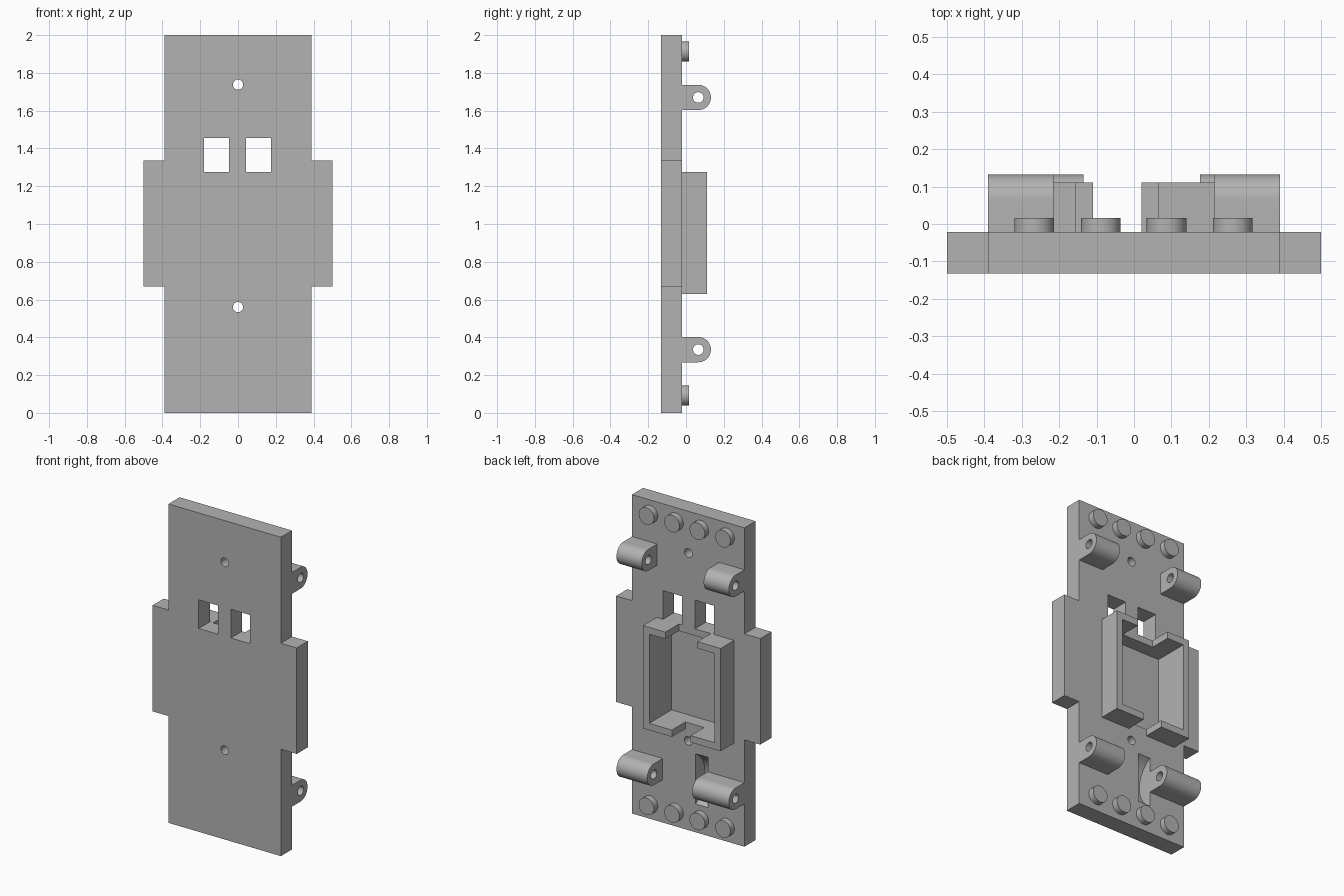
import bpy, bmesh, math

if "Cube" in bpy.data.objects:
    bpy.data.objects.remove(bpy.data.objects["Cube"])

grey = bpy.data.materials.new("plain grey")
grey.use_nodes = True
colour = (0.45, 0.45, 0.45, 1)
grey.diffuse_color = colour
grey.node_tree.nodes["Principled BSDF"].inputs["Base Color"].default_value = colour

FRONT, BACK = -0.132, -0.022   # plate faces along y
AXLE_Y = 0.065


def prism(name, outline, axis, start, end):
    """Extrude an outline along x (points are y, z) or along y (points are x, z)."""
    place = (lambda p, d: (d, p[0], p[1])) if axis == "x" else (lambda p, d: (p[0], d, p[1]))
    bm = bmesh.new()
    face = bm.faces.new([bm.verts.new(place(p, start)) for p in outline])
    move = (end - start, 0, 0) if axis == "x" else (0, end - start, 0)
    new = bmesh.ops.extrude_face_region(bm, geom=[face], use_keep_orig=True)["geom"]
    bmesh.ops.translate(bm, vec=move, verts=[v for v in new if isinstance(v, bmesh.types.BMVert)])
    bmesh.ops.recalc_face_normals(bm, faces=bm.faces)
    mesh = bpy.data.meshes.new(name)
    bm.to_mesh(mesh)
    bm.free()
    mesh.materials.append(grey)
    ob = bpy.data.objects.new(name, mesh)
    bpy.context.collection.objects.link(ob)
    return ob


def rect(a0, a1, b0, b1):
    return [(a0, b0), (a1, b0), (a1, b1), (a0, b1)]


def arc(ca, cb, r, n=48, first=0.0, sweep=math.tau):
    steps = n if sweep == math.tau else n - 1
    return [(ca + r * math.cos(first + sweep * i / steps),
             cb + r * math.sin(first + sweep * i / steps)) for i in range(n)]


def activate(ob):
    bpy.ops.object.select_all(action="DESELECT")
    ob.select_set(True)
    bpy.context.view_layer.objects.active = ob


def cut(ob, cutters):
    activate(ob)
    for c in cutters:
        mod = ob.modifiers.new("cut", "BOOLEAN")
        mod.operation, mod.solver, mod.object = "DIFFERENCE", "EXACT", c
        bpy.ops.object.modifier_apply(modifier=mod.name)
        bpy.data.objects.remove(c)


def smooth(ob):
    activate(ob)
    bpy.ops.object.shade_smooth_by_angle(angle=math.radians(30))


# Base plate with a wing on each side
half = [(0.39, 0), (0.39, 0.67), (0.5, 0.67), (0.5, 1.335), (0.39, 1.335), (0.39, 2)]
plate = prism("base_plate", half + [(-x, z) for x, z in reversed(half)], "y", FRONT, BACK)

# Frame dimensions: outer, inner, and the gaps in its top and bottom walls
left, right, low, high, wall = 0.22, -0.318, 0.63, 1.275, 0.043
in_left, in_right, in_low, in_high = left - wall, right + wall, low + wall, high - wall
top_gap, bottom_gap = (0.065, -0.157), (0.02, -0.11)

# Screw holes, windows, recess inside the frame, and round-bottomed wheel slot
cutters = [prism("screw_hole", arc(0, z, 0.027), "y", -0.3, 0.3) for z in (0.56, 1.738)]
cutters += [prism("window", rect(a, b, high, 1.455), "y", -0.3, 0.3)
            for a, b in ((-0.18, -0.047), (0.043, 0.175))]
cutters.append(prism("recess", rect(in_right, in_left, in_low, in_high), "y", -0.11, 0.3))
cutters.append(prism("wheel_slot", arc(AXLE_Y, 0.335, 0.18, 64), "x", -0.137, -0.052))
cut(plate, cutters)
smooth(plate)

# Raised frame, one bracket on each side of the gaps
for name, outer, inner, side in (("left_frame_bracket", left, in_left, 0),
                                 ("right_frame_bracket", right, in_right, 1)):
    t, b = top_gap[side], bottom_gap[side]
    prism(name, [(b, low), (outer, low), (outer, high), (t, high),
                 (t, in_high), (inner, in_high), (inner, in_low), (b, in_low)],
          "y", BACK, 0.111)

# Axle mounts with a rounded end and a through hole
for name, x0, x1, z in (("upper_left_mount", 0.215, 0.39, 1.67),
                        ("upper_right_mount", -0.39, -0.215, 1.67),
                        ("lower_left_mount", 0.177, 0.39, 0.335),
                        ("lower_right_mount", -0.39, -0.135, 0.335)):
    r = 0.067
    outline = [(BACK, z - r)] + arc(AXLE_Y, z, r, 32, -math.pi / 2, math.pi) + [(BACK, z + r)]
    mount = prism(name, outline, "x", x0, x1)
    cut(mount, [prism("axle_hole", arc(AXLE_Y, z, 0.028), "x", -0.6, 0.6)])
    smooth(mount)

# Two rows of round studs
for row, z in (("lower", 0.092), ("upper", 1.913)):
    for i, x in enumerate((-0.267, -0.089, 0.087, 0.264)):
        smooth(prism(f"{row}_stud_{i + 1}", arc(x, z, 0.053), "y", BACK, 0.016))
